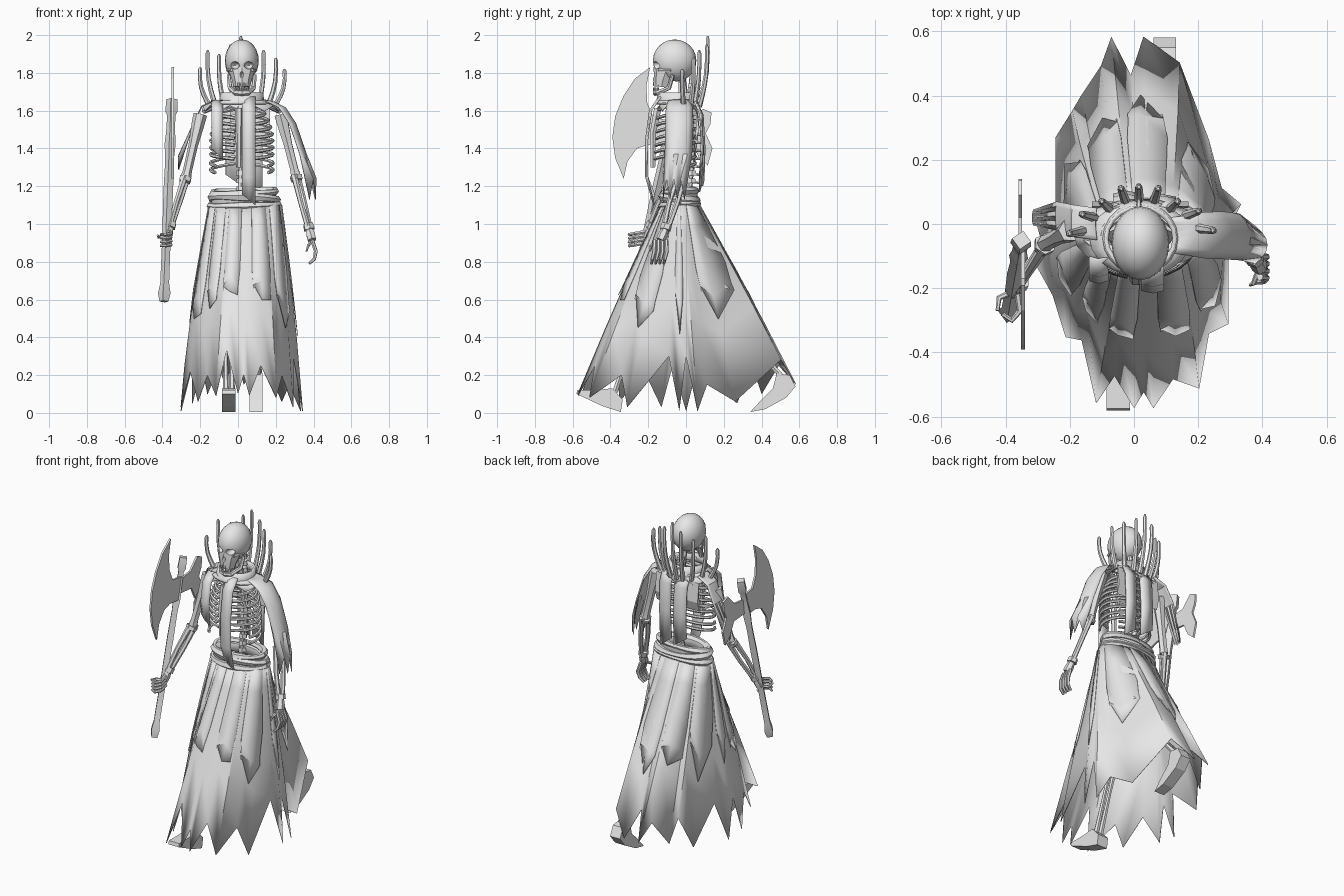
import bpy, bmesh, math
from math import sin, cos, pi, atan2
from mathutils import Vector as V

if "Cube" in bpy.data.objects:
    bpy.data.objects.remove(bpy.data.objects["Cube"], do_unlink=True)

grey = bpy.data.materials.new("plain grey")
grey.use_nodes = True
grey.diffuse_color = (.8, .8, .8, 1)
grey.node_tree.nodes["Principled BSDF"].inputs["Base Color"].default_value = (.8, .8, .8, 1)


def add(name, data, smooth=False):
    ob = bpy.data.objects.new(name, data)
    bpy.context.scene.collection.objects.link(ob)
    if not data.materials:
        data.materials.append(grey)
    if smooth:
        bpy.ops.object.select_all(action='DESELECT')
        ob.select_set(True)
        bpy.context.view_layer.objects.active = ob
        bpy.ops.object.shade_smooth_by_angle(angle=math.radians(35))
    return ob


def bake(ob, smooth=False):
    """Replace an object by its evaluated mesh."""
    bpy.context.view_layer.update()
    dg = bpy.context.evaluated_depsgraph_get()
    me = bpy.data.meshes.new_from_object(ob.evaluated_get(dg))
    name = ob.name
    bpy.data.objects.remove(ob, do_unlink=True)
    return add(name, me, smooth)


def tubes(name, paths, res=1):
    """Each path is a list of (point, radius)."""
    cu = bpy.data.curves.new(name, 'CURVE')
    cu.dimensions = '3D'
    cu.bevel_depth = 1
    cu.bevel_resolution = res
    cu.use_fill_caps = True
    for path in paths:
        sp = cu.splines.new('POLY')
        sp.points.add(len(path) - 1)
        for q, (p, r) in zip(sp.points, path):
            q.co = (*p, 1)
            q.radius = r
    return bake(add(name, cu), True)


def grid(name, rows, closed=False, thick=.004):
    """Cloth sheet through rows of points."""
    n = len(rows[0])
    verts = [p for r in rows for p in r]
    faces = [(k * n + i, k * n + (i + 1) % n, (k + 1) * n + (i + 1) % n, (k + 1) * n + i)
             for k in range(len(rows) - 1) for i in range(n if closed else n - 1)]
    me = bpy.data.meshes.new(name)
    me.from_pydata(verts, [], faces)
    ob = add(name, me, True)
    ob.modifiers.new("cloth", 'SOLIDIFY').thickness = thick
    return ob


def ball(name, loc, size, seg=20):
    bm = bmesh.new()
    bmesh.ops.create_uvsphere(bm, u_segments=seg, v_segments=seg // 2 + 2, radius=1)
    for v in bm.verts:
        v.co = V(loc) + v.co * V(size)
    me = bpy.data.meshes.new(name)
    bm.to_mesh(me)
    bm.free()
    return add(name, me, True)


def prism(name, outline, lo, hi):
    """Outline in (y, z), extruded along x."""
    bm = bmesh.new()
    f = bm.faces.new([bm.verts.new((lo, y, z)) for y, z in outline])
    new = bmesh.ops.extrude_face_region(bm, geom=[f])["geom"]
    bmesh.ops.translate(bm, vec=(hi - lo, 0, 0), verts=[v for v in new if isinstance(v, bmesh.types.BMVert)])
    bmesh.ops.recalc_face_normals(bm, faces=bm.faces)
    me = bpy.data.meshes.new(name)
    bm.to_mesh(me)
    bm.free()
    return add(name, me)


CX = .02  # body axis

# --- skull: cranium and tapered face with cut sockets, jaw, teeth
skull = ball("skull", (CX, -.06, 1.865), (.09, .115, .112))
face = tubes("face", [[((CX, -.095, 1.87), .07), ((CX, -.11, 1.8), .065), ((CX, -.125, 1.755), .05), ((CX, -.128, 1.725), .044)]], 2)
cutters = [ball("socket", (CX + s * .037, -.17, 1.84), (.025, .06, .02), 12) for s in (-1, 1)]
cutters.append(ball("nostril", (CX, -.185, 1.79), (.012, .03, .02), 8))
cutters.append(ball("palate", (CX, -.09, 1.725), (.036, .06, .045), 12))
for other in [face] + cutters:
    m = skull.modifiers.new("shape", 'BOOLEAN')
    m.operation = 'UNION' if other is face else 'DIFFERENCE'
    m.object = other
skull = bake(skull, True)
for other in [face] + cutters:
    bpy.data.objects.remove(other, do_unlink=True)
half = [((.07, -.07, 1.79), .01), ((.062, -.09, 1.72), .013), ((.035, -.15, 1.695), .014)]
jaw = [((CX + x, y, z), r) for (x, y, z), r in half]
jaw += [((CX, -.162, 1.693), .015)] + [((CX - x, y, z), r) for (x, y, z), r in reversed(half)]
tubes("jaw", [jaw])
tubes("cheekbones", [[((CX + s * .052, -.145, 1.815), .01), ((CX + s * .076, -.08, 1.815), .008)] for s in (-1, 1)])
teeth = []
for i in range(-3, 4):
    x, y = CX + i * .011, -.17 + i * i * .0025
    teeth += [[((x, y, z), .005), ((x, y, z + .02), .005)] for z in (1.703, 1.73)]
tubes("teeth", teeth, 0)

# --- spine, ribs, breastbone, shoulder bones
tubes("spine", [[((CX - .01, .01, 1.04), .014), ((CX, .035, 1.4), .014), ((CX, -.02, 1.8), .015)]])
vert = []
for i in range(16):
    z = 1.09 + i * .042
    y = .02 + .02 * sin((z - 1.09) * 4)
    vert.append([((CX - .005, y, z), .026), ((CX - .005, y, z + .024), .022)])
    vert.append([((CX - .005, y, z + .01), .012), ((CX - .005, y + .045, z), .005)])
tubes("vertebrae", vert)
ribs = []
for k in range(9):
    z = 1.61 - k * .036
    w = .165 * (.62 + .38 * sin(min(1, (k + 1) / 5) * pi / 2))
    end = 1 if k < 7 else .72
    for s in (-1, 1):
        ribs.append([((CX + s * w * sin(a), -.06 + .115 * cos(a) * (.8 + .02 * k), z - .05 * j / 10), .0095)
                     for j in range(11) for a in [.15 + j / 10 * 2.75 * end]])
tubes("ribs", ribs)
tubes("breastbone", [[((CX - .015, -.15, 1.61), .022), ((CX - .015, -.175, 1.48), .018), ((CX - .015, -.175, 1.3), .014)]])
tubes("collar_bones", [[((CX + s * .02, -.14, 1.61), .013), ((CX + s * .12, -.09, 1.63), .01),
                        ((CX + s * .2, -.02, 1.6), .018)] for s in (-1, 1)])
for s in (-1, 1):
    prism("shoulder_blade", [(.055, 1.62), (.07, 1.5), (.05, 1.44)], CX + s * .06, CX + s * .15)
tubes("pelvis", [[((CX + s * .02, .03, 1.08), .03), ((CX + s * .11, -.01, 1.06), .035), ((CX + s * .06, -.06, .98), .025)]
                 for s in (-1, 1)])


# --- arms: upper bone, paired forearm bones, cuffs, hands
def arm(side, shoulder, elbow, wrist, palm):
    s, e, w, p = map(V, (shoulder, elbow, wrist, palm))
    tubes(side + "_upper_arm", [[(s, .036), (s.lerp(e, .12), .035), (s.lerp(e, .5), .025), (s.lerp(e, .9), .024), (e, .028)]])
    off = V((.008, .018, 0))
    tubes(side + "_forearm", [[(e + off * k, .018), (e.lerp(w, .5) + off * k * 1.2, .014), (w + off * k * .6, .015)] for k in (-1, 1)])
    tubes(side + "_cuffs", [[(e.lerp(w, .02), .035), (e.lerp(w, .1), .032)], [(e.lerp(w, .9), .028), (w, .03)]])
    tubes(side + "_palm", [[(w, .02), (w.lerp(p, .5), .026), (p, .025)]])
    return p


p = arm("left", (.225, -.02, 1.58), (.305, -.025, 1.26), (.378, -.11, .97), (.392, -.135, .915))
tubes("left_fingers", [[(p + V((0, y, 0)), .011), (p + V((.02, y * 1.1, -.06)), .011), (p + V((.012, y * 1.1 - .01, -.1)), .01),
                        (p + V((-.015, y * 1.1 - .015, -.125)), .007)] for y in (-.03, -.01, .01, .03)]
      + [[(p, .01), (p + V((-.02, -.05, -.03)), .008), (p + V((-.03, -.055, -.06)), .005)]])
p = arm("right", (-.2, -.02, 1.58), (-.275, -.06, 1.25), (-.36, -.19, .98), (-.375, -.21, .93))
tubes("right_fingers", [[(p + V((.012, 0, z)), .011), (p + V((.02, -.06, z - .01)), .01), (p + V((-.005, -.09, z - .015)), .009),
                         (p + V((-.035, -.07, z - .015)), .007)] for z in (-.03, -.01, .01, .03)]
      + [[(p, .01), (p + V((-.045, -.02, 0)), .009), (p + V((-.05, -.06, .01)), .006)]])

# --- axe: handle, large crescent blade, ragged back blade
low, high = V((-.392, -.285, .59)), V((-.35, -.05, 1.66))
shaft = [(0, .024), (.04, .034), (.09, .024), (.3, .023), (.55, .026), (.7, .023), (.78, .03), (.84, .024), (.92, .022), (.94, .033), (1, .03)]
tubes("axe_handle", [[(low.lerp(high, t), r) for t, r in shaft]], 0)
prism("axe_blade", [(-.19, 1.83), (-.27, 1.77), (-.33, 1.68), (-.375, 1.57), (-.39, 1.46), (-.375, 1.35), (-.33, 1.24),
                    (-.31, 1.33), (-.26, 1.4), (-.2, 1.42), (-.1, 1.41), (-.08, 1.55), (-.17, 1.56), (-.205, 1.64), (-.21, 1.73)],
      -.352, -.34)
prism("axe_back_blade", [(-.08, 1.53), (.02, 1.54), (.09, 1.61), (.135, 1.59), (.13, 1.53), (.105, 1.48), (.14, 1.4),
                         (.115, 1.31), (.07, 1.35), (.03, 1.43), (-.09, 1.44)], -.36, -.348)

# --- skirt: lofted from the waist to a torn hem, with loose outer panels
hem = [V(q) for q in (
    (0, -.57, .1), (.03, -.52, .2), (.06, -.57, .09), (.12, -.48, .25), (.2, -.51, .08), (.23, -.34, .2), (.29, -.31, .03),
    (.29, -.09, .3), (.34, -.035, .01), (.3, 0, .3), (.33, .06, .01), (.27, .11, .15), (.23, .26, .06), (.14, .5, .28),
    (.03, .58, .15), (-.01, .46, .3), (-.07, .58, .15), (-.1, .49, .25), (-.16, .4, .1), (-.19, .35, .25), (-.24, .27, .05),
    (-.24, .06, .25), (-.3, 0, .01), (-.28, -.07, .25), (-.3, -.13, .03), (-.25, -.22, .22), (-.21, -.35, .06),
    (-.16, -.36, .2), (-.115, -.555, .09), (-.06, -.47, .33))]


def on_skirt(u, t, lift=0):
    i = math.floor(u)
    h = hem[i % len(hem)].lerp(hem[(i + 1) % len(hem)], u - i)
    a = atan2(h.y / .57, (h.x - CX) / .3)
    out = V((cos(a), sin(a), 0))
    return V((.038 + .19 * cos(a), -.03 + .1 * sin(a), 1.1)).lerp(h, t) + out * (lift + .008 * sin(pi * t))


grid("skirt", [[on_skirt(u, t) for u in range(len(hem))] for t in (0, .12, .35, .65, 1)], True)
for u, w, t in ((28, 1.9, .58), (2.2, 1.8, .58), (4.5, 2, .66), (7.3, 1.7, .66), (11.2, 1.6, .58), (13.3, 2.2, .68),
                (16, 2.4, .62), (19, 2, .64), (21.3, 1.8, .6), (24, 1.8, .67), (26.2, 1.4, .6)):
    rows = [[on_skirt(u + w * (.5 + (c / 2 - .5) * (1 if k < 4 else .85)),
                      t * k / 5 * (1 - (.24 if c == 0 else .13) * (k == 5 and c != 1)), .003 + .006 * k / 5)
             for c in range(3)] for k in range(6)]
    grid("skirt_panel", rows, thick=.003)


# --- rolled waist wraps over a curled-in cloth band
def loop(z, rx, ry, r, tilt):
    return [((.033 + rx * cos(a), -.03 + ry * sin(a), z + tilt * sin(a + .6)), r * (1 + .2 * sin(3 * a)))
            for a in [i * pi / 12 for i in range(25)]]


tubes("waist_wraps", [loop(1.1, .178, .094, .021, .008), loop(1.135, .172, .09, .023, -.012), loop(1.168, .165, .086, .019, .01)])
grid("waist_band", [[q for q, r in loop(z, x, y, 0, 0)[:-1]] for z, x, y in
                    ((1.05, .185, .1), (1.175, .165, .088), (1.165, .13, .06), (1.12, .11, .05))], True)

# --- legs in mid stride, heel-strike and push-off feet
for name, pts in (("front_leg", ((-.04, -.02, 1.03), (-.05, -.22, .58), (-.048, -.38, .1))),
                  ("back_leg", ((.08, 0, 1.03), (.09, .16, .58), (.095, .5, .2)))):
    a, b, c = map(V, pts)
    side = V((.016, 0, 0))
    tubes(name, [[(a, .03), (a.lerp(b, .5), .02), (b, .032)]]
          + [[(b + side * k, .018), (b.lerp(c, .5) + side * k, .011), (c + side * k, .016)] for k in (-1, 1)])
prism("front_foot", [(-.345, .005), (-.44, .035), (-.58, .1), (-.575, .122), (-.47, .122), (-.39, .13), (-.335, .07)], -.085, -.012)
prism("back_foot", [(.34, .005), (.42, .02), (.53, .08), (.58, .14), (.55, .2), (.48, .21), (.46, .13), (.4, .07)], .06, .13)

# --- collar ring, shoulder yoke and curved spikes
ring = [i * pi / 10 for i in range(20)]
grid("collar", [[(CX + rx * cos(a), -.045 + ry * sin(a), z) for a in ring]
                for rx, ry, z in ((.1, .09, 1.695), (.108, .1, 1.645), (.155, .11, 1.632))], True, .014)
grid("yoke", [[(CX + rx * cos(a), -.035 + ry * sin(a), z - (.03 if i % 2 else 0) * k) for i, a in enumerate(ring)]
              for k, (rx, ry, z) in enumerate(((.12, .09, 1.65), (.205, .11, 1.625)))], True)
spikes = []
for x, y, top in ((-.2, -.03, 1.83), (-.16, .03, 1.92), (-.1, .07, 1.9), (-.04, .11, 1.95), (.015, .115, 1.995),
                  (.075, .11, 1.95), (.135, .07, 1.92), (.2, .04, 1.88), (.245, -.02, 1.82)):
    tip, root = V((x, y, top)), V((CX + (x - CX) * .76, y * .62, 1.62))
    spikes.append([(root.lerp(tip, t) + V(((x - CX) * .1, y * .15, 0)) * sin(pi * t), r)
                   for t, r in ((0, .015), (.15, .014), (.3, .013), (.5, .012), (.75, .011), (.95, .011), (1, .005))])
tubes("collar_spikes", spikes)


# --- shoulder drapes with torn ends, and hanging straps
def drape(name, path, widths, sag, tear):
    rows = []
    for k, (q, w) in enumerate(zip(path, widths)):
        last = k == len(path) - 1
        rows.append([V(q) + V((-sag * (c / 3 - 1) ** 2 * (1 if q[0] > 0 else -1), w * (c / 3 - 1),
                               tear * (c % 2) if last else 0)) for c in range(7)])
    grid(name, rows)


drape("left_drape", ((.12, -.035, 1.66), (.19, -.035, 1.645), (.25, -.035, 1.615), (.305, -.035, 1.53), (.36, -.04, 1.37), (.412, -.065, 1.13)),
      (.05, .06, .07, .072, .07, .055), .035, .11)
drape("right_drape", ((-.12, .0, 1.66), (-.195, .01, 1.625), (-.245, .025, 1.52), (-.318, .02, 1.29)), (.05, .05, .045, .025), .004, .07)


def strap(name, x, w, pts):
    rows = [[(x + w * c, y - .008 * (1 - c * c) * (1 if y < 0 else -1), z + (.03 * (1 - c) if k == len(pts) - 1 else 0))
             for c in (-1, 0, 1)] for k, (y, z) in enumerate(pts)]
    grid(name, rows, thick=.008)


strap("front_strap", .058, .034, ((-.13, 1.67), (-.18, 1.6), (-.2, 1.45), (-.2, 1.25), (-.165, 1.1)))
strap("front_side_strap", -.11, .028, ((-.1, 1.65), (-.15, 1.6), (-.17, 1.48), (-.165, 1.34)))
strap("back_left_strap", .09, .04, ((.05, 1.65), (.08, 1.58), (.085, 1.4), (.075, 1.17)))
strap("back_right_strap", -.02, .045, ((.05, 1.65), (.085, 1.58), (.095, 1.4), (.09, 1.2)))
